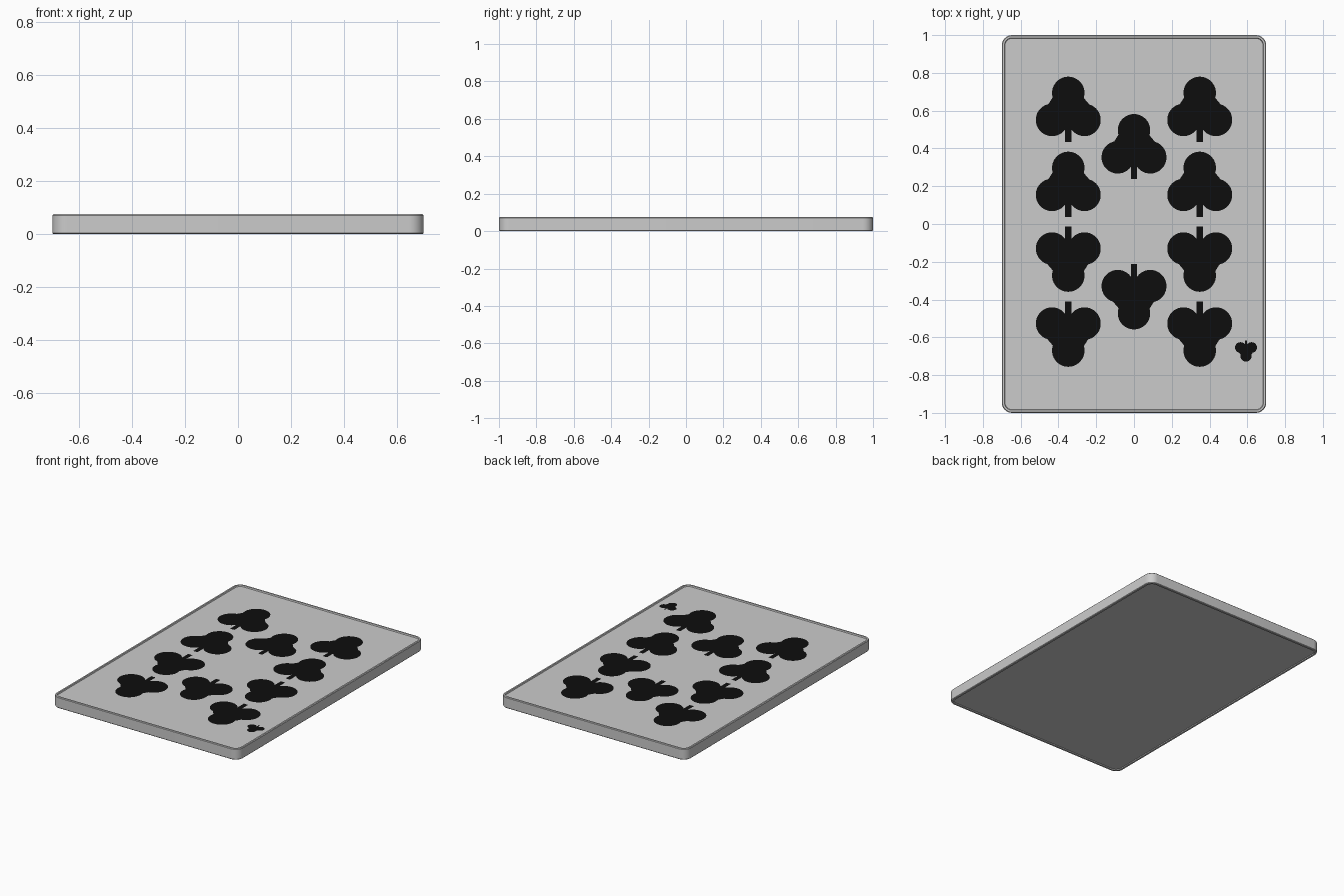
import bpy, bmesh
from math import cos, sin, radians

if "Cube" in bpy.data.objects:
    bpy.data.objects.remove(bpy.data.objects["Cube"])

HALF_X, HALF_Y, RADIUS, STEPS = 0.70, 1.0, 0.055, 8
FLOOR = 0.067


def make_object(name, bm):
    mesh = bpy.data.meshes.new(name)
    bm.to_mesh(mesh)
    bm.free()
    ob = bpy.data.objects.new(name, mesh)
    bpy.context.collection.objects.link(ob)
    return ob


def arc(cx, cy, r, a0, a1, n):
    angles = [radians(a0 + (a1 - a0) * i / n) for i in range(n + 1)]
    return [(cx + r * cos(a), cy + r * sin(a)) for a in angles]


def rounded_rect(inset):
    x, y = HALF_X - RADIUS, HALF_Y - RADIUS
    pts = []
    for i, (sx, sy) in enumerate([(1, 1), (-1, 1), (-1, -1), (1, -1)]):
        pts += arc(sx * x, sy * y, RADIUS - inset, i * 90, i * 90 + 90, STEPS)
    return pts


# Card body: rounded slab with a thin rim round both faces (inset, z)
profile = [(0.018, 0.006), (0.016, 0), (0.004, 0), (0, 0.004),
           (0, 0.071), (0.004, 0.075), (0.014, 0.075), (0.017, FLOOR)]
bm = bmesh.new()
rings = [[bm.verts.new((x, y, z)) for x, y in rounded_rect(inset)]
         for inset, z in profile]
for low, high in zip(rings, rings[1:]):
    n = len(low)
    for i in range(n):
        j = (i + 1) % n
        bm.faces.new((low[i], low[j], high[j], high[i]))
bm.faces.new(rings[0][::-1])
bm.faces.new(rings[-1])
card = make_object("card_body", bm)
bpy.context.view_layer.objects.active = card
card.select_set(True)
bpy.ops.object.shade_smooth_by_angle(angle=radians(30))

# Club outline: right half (stem, side lobe, top lobe), then mirrored
half = [(0.016, -0.172)]
half += arc(0.086, -0.056, 0.086, -144.5, 121, 28)
half += arc(0, 0.087, 0.086, -59, 90, 18)
club = half + [(-x, y) for x, y in half[-2::-1]]

black = bpy.data.materials.new("black_ink")
black.diffuse_color = (0.004, 0.004, 0.004, 1)
black.use_nodes = True
black.node_tree.nodes["Principled BSDF"].inputs["Base Color"].default_value = black.diffuse_color


def make_pips(name, placements):
    bm = bmesh.new()
    for cx, cy, sx, sy, turn in placements:
        bm.faces.new([bm.verts.new((cx + turn * sx * x, cy + turn * sy * y, FLOOR + 0.002))
                      for x, y in club])
    ob = make_object(name, bm)
    ob.data.materials.append(black)


# Ten large pips: upper half upright, lower half turned round
layout = [(-0.348, 0.595), (0.348, 0.595), (-0.348, 0.198), (0.348, 0.198), (0, 0.397)]
make_pips("club_pips", [(t * x, 0.012 + t * y, 1, 1, t) for t in (1, -1) for x, y in layout])

# Small corner pip
make_pips("corner_pip", [(0.593, -0.672, 0.34, 0.325, -1)])
